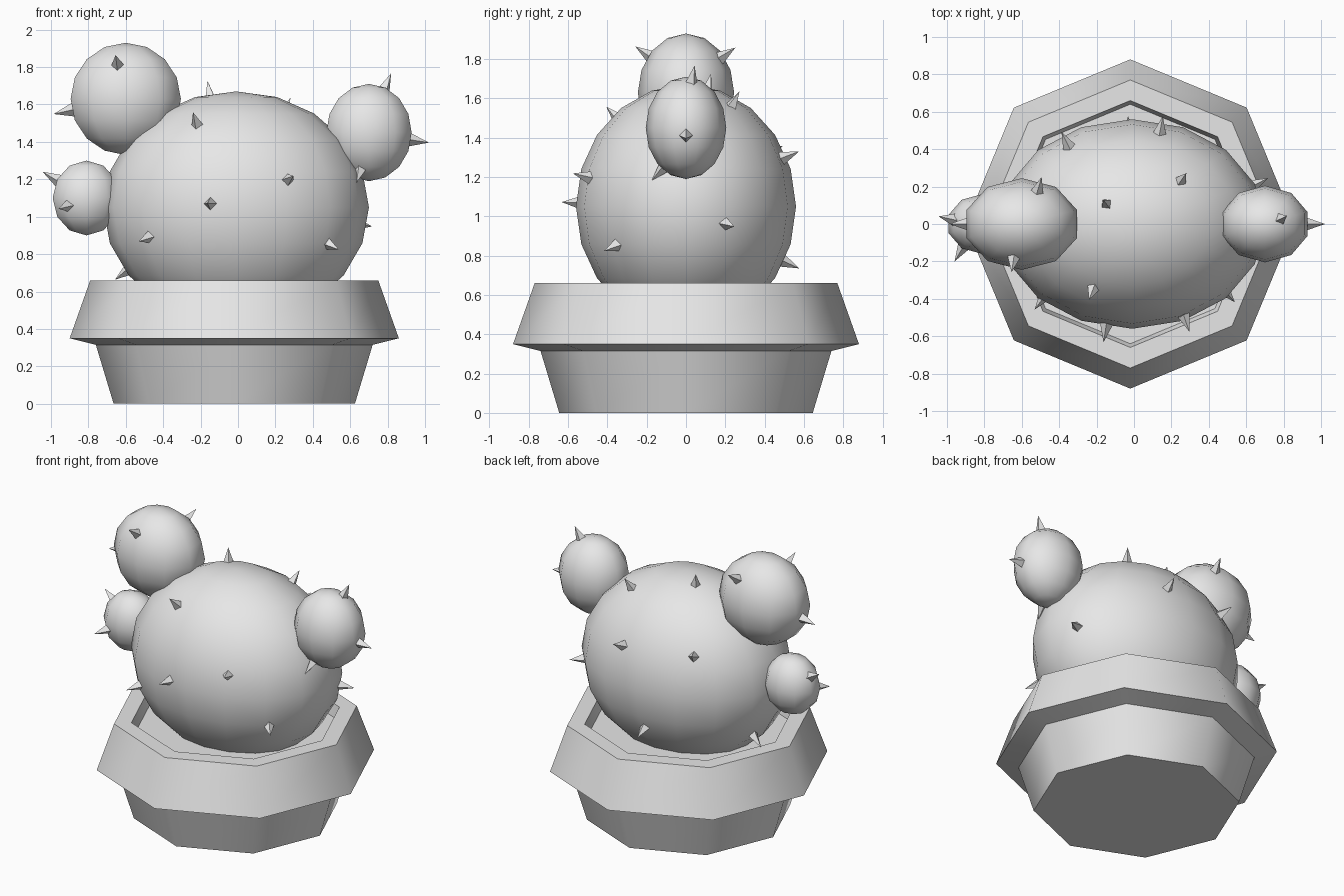
import bpy, bmesh, math
from mathutils import Vector, Matrix

cube = bpy.data.objects.get("Cube")
if cube:
    bpy.data.objects.remove(cube, do_unlink=True)

grey = bpy.data.materials.new("plain_grey")
grey.use_nodes = True
grey.diffuse_color = (0.8, 0.8, 0.8, 1)
grey.node_tree.nodes["Principled BSDF"].inputs["Base Color"].default_value = (0.8, 0.8, 0.8, 1)


def finish(name, bm, smooth_angle=None):
    """Turn a bmesh into a named object, optionally smooth with sharp creases."""
    bmesh.ops.recalc_face_normals(bm, faces=bm.faces)
    mesh = bpy.data.meshes.new(name)
    bm.to_mesh(mesh)
    bm.free()
    mesh.materials.append(grey)
    if smooth_angle:
        mesh.shade_smooth()
        mesh.set_sharp_from_angle(angle=math.radians(smooth_angle))
    obj = bpy.data.objects.new(name, mesh)
    bpy.context.collection.objects.link(obj)
    return obj


def lathe(name, profile, sides, centre_x):
    """Revolve a closed profile of (radius, z) points around z."""
    bm = bmesh.new()
    verts = [bm.verts.new((r + centre_x, 0, z)) for r, z in profile]
    edges = [bm.edges.new(pair) for pair in zip(verts, verts[1:])]
    bmesh.ops.spin(bm, geom=verts + edges, cent=(centre_x, 0, 0), axis=(0, 0, 1),
                   angle=math.tau, steps=sides)
    bmesh.ops.remove_doubles(bm, verts=bm.verts, dist=0.001)
    return finish(name, bm, 50)


def bulb(name, centre, radii, segments, rings):
    """Flattened sphere for a cactus lobe."""
    bm = bmesh.new()
    place = Matrix.Translation(centre) @ Matrix.Diagonal((*radii, 1))
    bmesh.ops.create_uvsphere(bm, u_segments=segments, v_segments=rings,
                              radius=1, matrix=place)
    return finish(name, bm, 60)


def spines(name, centre, radii, spots):
    """Four-sided thorns standing on the lobe surface near each spot."""
    bm = bmesh.new()
    centre, radii = Vector(centre), Vector(radii)
    for spot in spots:
        unit = Vector([d / r for d, r in zip(Vector(spot) - centre, radii)]).normalized()
        base = centre + unit * radii
        normal = Vector([u / r for u, r in zip(unit, radii)]).normalized()
        turn = normal.to_track_quat('Z', 'Y').to_matrix().to_4x4()
        place = Matrix.Translation(base + normal * 0.03) @ turn
        bmesh.ops.create_cone(bm, cap_ends=True, segments=4, radius1=0.038,
                              radius2=0, depth=0.11, matrix=place)
    return finish(name, bm)


# Octagonal pot with flared rim and soil floor
lathe("pot", [(0, 0), (0.645, 0), (0.74, 0.315), (0.88, 0.35), (0.77, 0.66),
              (0.66, 0.66), (0.64, 0.58), (0, 0.58)], 8, -0.02)

# Cactus lobes: centre, radii, sphere detail, thorn spots
lobes = {
    "body": ((-0.01, 0, 1.05), (0.71, 0.56, 0.62), (16, 10), [
        (-0.22, -0.35, 1.5), (0.27, -0.5, 1.2), (-0.15, -0.55, 1.07),
        (-0.48, -0.39, 0.89), (0.49, -0.36, 0.85), (-0.15, 0.11, 1.65),
        (0.26, 0.24, 1.58), (0.14, 0.5, 1.3), (-0.35, 0.42, 1.32),
        (0.65, 0.21, 0.96), (-0.03, 0.5, 0.77), (-0.58, 0.1, 0.72)]),
    "tall_lobe": ((-0.6, 0, 1.63), (0.31, 0.245, 0.3), (10, 8), [
        (-0.64, -0.17, 1.8), (-0.52, 0.17, 1.8), (-0.89, 0, 1.57)]),
    "small_lobe": ((-0.81, 0, 1.1), (0.19, 0.16, 0.2), (10, 6), [
        (-0.91, -0.12, 1.06), (-0.94, 0.02, 1.18)]),
    "side_lobe": ((0.7, 0, 1.45), (0.24, 0.205, 0.26), (10, 8), [
        (0.79, 0.03, 1.7), (0.93, 0, 1.41), (0.65, -0.12, 1.24)]),
}
for name, (centre, radii, detail, spots) in lobes.items():
    bulb(name, centre, radii, *detail)
    spines(name + "_spines", centre, radii, spots)
